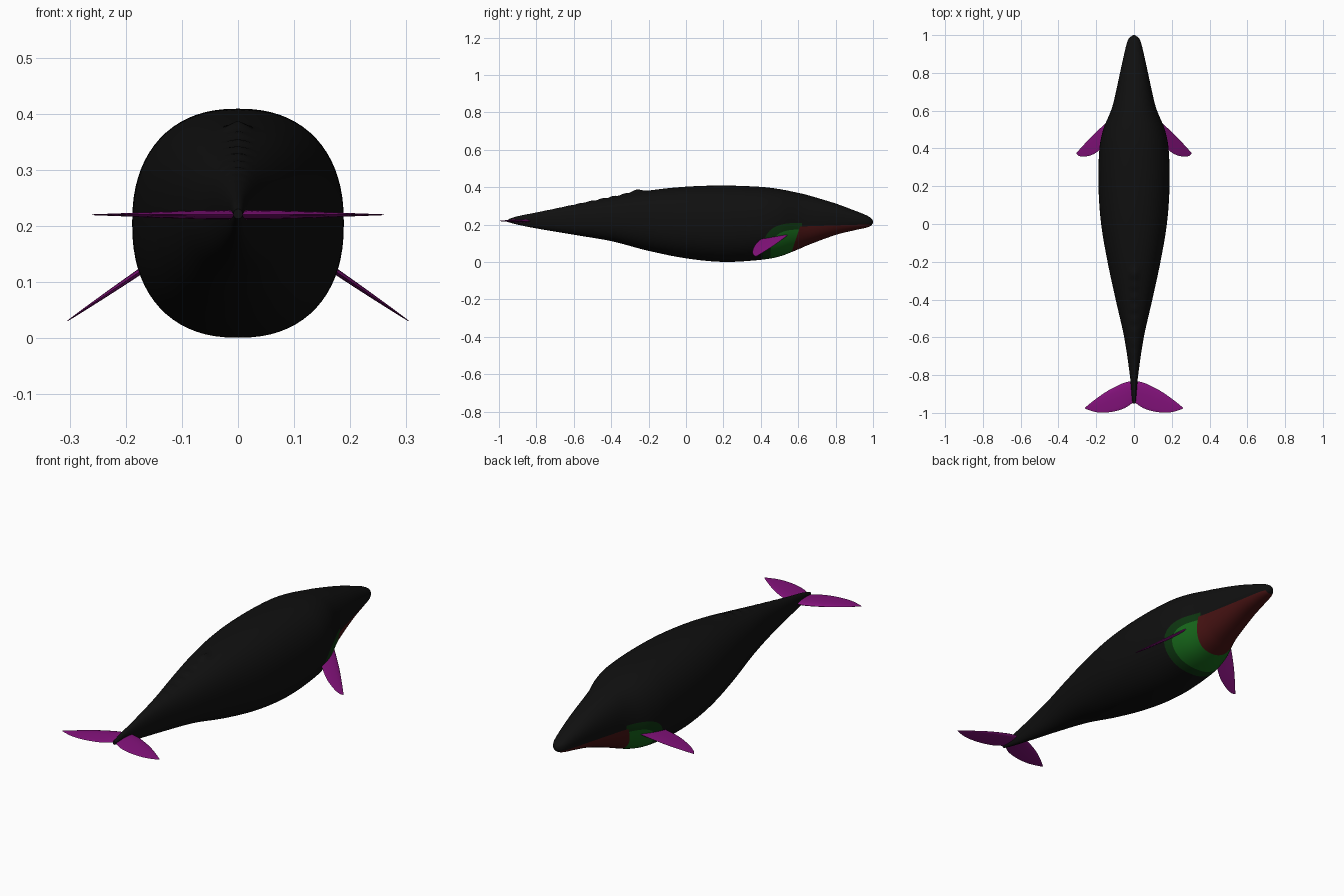
import bpy, bmesh, math

if "Cube" in bpy.data.objects:
    bpy.data.objects.remove(bpy.data.objects["Cube"])


def material(name, colour):
    m = bpy.data.materials.new(name)
    m.use_nodes = True
    m.diffuse_color = (*colour, 1)
    m.node_tree.nodes["Principled BSDF"].inputs["Base Color"].default_value = (*colour, 1)
    return m


BLACK = material("black skin", (.005, .005, .005))
RED = material("dark red jaw", (.06, .006, .006))
GREEN = material("green throat", (.008, .13, .01))
DARK_GREEN = material("dark green throat edge", (.004, .035, .005))
PURPLE = material("purple fins", (.23, .006, .2))


def smooth_value(rows, u, col):
    """Smooth curve through one column of a station table keyed by column 0."""
    n = len(rows) - 1
    i = max(k for k in range(n) if k == 0 or rows[k][0] <= u)

    def slope(k):
        a, b = rows[max(k - 1, 0)], rows[min(k + 1, n)]
        return (b[col] - a[col]) / (b[0] - a[0])

    p, q = rows[i], rows[i + 1]
    h = q[0] - p[0]
    t = (u - p[0]) / h
    bend_p = slope(i) * h - (q[col] - p[col])
    bend_q = (q[col] - p[col]) - slope(i + 1) * h
    return p[col] + (q[col] - p[col]) * t + t * (1 - t) * (bend_p * (1 - t) + bend_q * t)


def loft(name, rings, materials, paint=None):
    """Skin closed rings of points, cap both ends and shade smooth."""
    bm = bmesh.new()
    loops = [[bm.verts.new(p) for p in ring] for ring in rings]
    count = len(rings[0])
    for a, b in zip(loops, loops[1:]):
        for k in range(count):
            j = (k + 1) % count
            bm.faces.new((a[k], a[j], b[j], b[k]))
    bm.faces.new(loops[0])
    bm.faces.new(loops[-1])
    bmesh.ops.recalc_face_normals(bm, faces=bm.faces)
    if paint:
        paint(bm)
    mesh = bpy.data.meshes.new(name)
    bm.to_mesh(mesh)
    bm.free()
    obj = bpy.data.objects.new(name, mesh)
    bpy.context.collection.objects.link(obj)
    for m in materials:
        mesh.materials.append(m)
    bpy.ops.object.select_all(action="DESELECT")
    obj.select_set(True)
    bpy.context.view_layer.objects.active = obj
    bpy.ops.object.shade_smooth_by_angle(angle=math.radians(50))
    return obj


# Body stations from tail to nose: y, half width, top, bottom
BODY = [
    (-.95, .008, .23, .213), (-.9, .013, .245, .2), (-.8, .022, .265, .18),
    (-.6, .052, .305, .146), (-.4, .097, .345, .112), (-.2, .14, .382, .06),
    (0, .174, .403, .02), (.2, .188, .409, .001), (.4, .183, .402, .012),
    (.5, .163, .39, .03), (.6, .122, .37, .068), (.65, .107, .358, .09),
    (.8, .074, .313, .145), (.9, .052, .276, .17), (.96, .037, .252, .183),
    (.985, .025, .238, .192), (.997, .01, .226, .204), (1, .003, .219, .212)]


def superpower(v, exponent):
    return math.copysign(abs(v) ** exponent, v)


def back_ridge(y):
    """Small dorsal hump followed by knuckles down the tail stock."""
    hump = .016 * math.exp(-((y + .265) / .035) ** 2)
    knuckles = 0
    if -.78 < y < -.3:
        knuckles = .008 * abs(math.sin(y * math.pi / .06)) * (y + .78) / .48
    return hump + knuckles


def body_ring(y, count=72):
    width, top, low = (smooth_value(BODY, y, c) for c in (1, 2, 3))
    mid, half = (top + low) / 2, (top - low) / 2
    ring = []
    for k in range(count):
        a = 2 * math.pi * k / count
        x = width * superpower(math.cos(a), .87)
        z = mid + half * superpower(math.sin(a), .87)
        if math.sin(a) > 0:
            z += back_ridge(y) * math.exp(-(x / .02) ** 2)
        ring.append((x, y, z))
    return ring


# Colour boundaries, negative inside
def mouth_line(p):
    return p.z - .19 - .03 * (p.y - .6)


def jaw_back(p):
    return .56 + .33 * (p.z - .04) - p.y


def throat(size):
    return lambda p: (abs((p.y - .62) / .21) ** 3 + abs((p.z - .03) / .18) ** 3) - size ** 3


def paint_body(bm):
    outer, inner = throat(1), throat(.8)
    for rule in (mouth_line, jaw_back, outer, inner):
        cuts = []
        for e in list(bm.edges):
            a, b = rule(e.verts[0].co), rule(e.verts[1].co)
            if a * b < 0:
                cuts.append(bmesh.utils.edge_split(e, e.verts[0], a / (a - b))[1])
        bmesh.ops.connect_verts(bm, verts=cuts)
    for f in bm.faces:
        c = f.calc_center_median()
        if jaw_back(c) < 0:
            f.material_index = 1 if mouth_line(c) < 0 and c.y < .985 else 0
            if f.material_index == 0 and c.y < .62 and outer(c) < 0:
                f.material_index = 3
        elif inner(c) < 0:
            f.material_index = 2
        elif outer(c) < 0:
            f.material_index = 3


RINGS = 220
loft("body",
     [body_ring(.025 - .975 * math.cos(math.pi * i / RINGS)) for i in range(RINGS + 1)],
     [BLACK, RED, GREEN, DARK_GREEN], paint_body)

# Fin stations from root to tip: x, leading y, trailing y, half thickness
FLIPPER = [(.13, .55, .43, .011), (.17, .515, .4, .009), (.22, .468, .367, .007),
           (.27, .415, .356, .004), (.295, .387, .362, .002), (.304, .377, .373, .001)]
FLUKE = [(.004, -.83, -.945, .011), (.05, -.84, -.975, .011), (.1, -.862, -.991, .009),
         (.15, -.89, -.998, .007), (.2, -.925, -.996, .004), (.24, -.956, -.985, .002),
         (.26, -.973, -.977, .001)]


def fin(name, stations, side, height):
    first, last, steps, count = stations[0][0], stations[-1][0], 24, 20
    rings = []
    for i in range(steps + 1):
        x = first + (last - first) * i / steps
        lead, trail, thick = (smooth_value(stations, x, c) for c in (1, 2, 3))
        ring = []
        for k in range(count):
            a = 2 * math.pi * k / count
            y = (lead + trail) / 2 + (lead - trail) / 2 * math.cos(a)
            z = height(x) + thick * math.sin(a) * (.7 + .3 * math.cos(a))
            ring.append((side * x, y, z))
        rings.append(ring)
    loft(name, rings, [PURPLE])


for label, side in (("left", 1), ("right", -1)):
    fin(label + "_flipper", FLIPPER, side, lambda x: .122 - .68 * (x - .17))
    fin(label + "_fluke", FLUKE, side, lambda x: .22)
